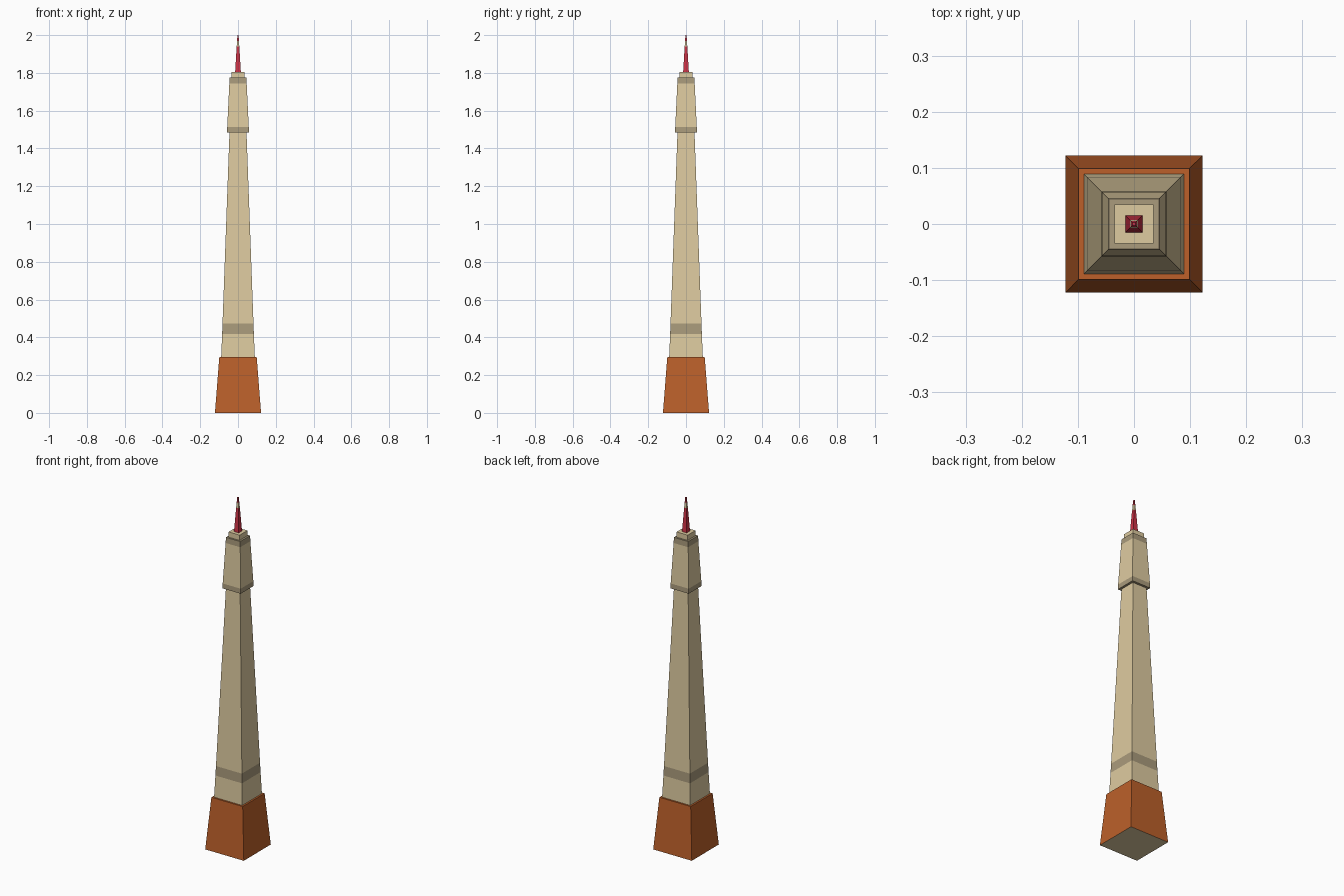
import bpy, bmesh

if "Cube" in bpy.data.objects:
    bpy.data.objects.remove(bpy.data.objects["Cube"])


def material(name, rgb):
    m = bpy.data.materials.new(name)
    m.diffuse_color = (*rgb, 1)
    m.use_nodes = True
    m.node_tree.nodes["Principled BSDF"].inputs["Base Color"].default_value = m.diffuse_color
    return m


def srgb(*c):
    return [((v / 255 + 0.055) / 1.055) ** 2.4 for v in c]


tan = material("tan_stone", srgb(222, 203, 160))
band = material("dark_band", srgb(170, 155, 124))
rust = material("rust_brick", srgb(188, 96, 42))
red = material("red_spire", srgb(205, 50, 70))


def tower(name, rings, sides, bottom, top):
    """Stack square rings (z, half width); one material per level plus end caps."""
    bm = bmesh.new()
    mats = list(dict.fromkeys(sides + [bottom, top]))
    loops = [[bm.verts.new((sx * h, sy * h, z))
              for sx, sy in ((-1, -1), (1, -1), (1, 1), (-1, 1))] for z, h in rings]
    for lo, hi, m in zip(loops, loops[1:], sides):
        for i in range(4):
            j = (i + 1) % 4
            bm.faces.new((lo[i], lo[j], hi[j], hi[i])).material_index = mats.index(m)
    bm.faces.new(loops[0][::-1]).material_index = mats.index(bottom)
    bm.faces.new(loops[-1]).material_index = mats.index(top)
    mesh = bpy.data.meshes.new(name)
    bm.to_mesh(mesh)
    bm.free()
    for m in mats:
        mesh.materials.append(m)
    bpy.context.collection.objects.link(bpy.data.objects.new(name, mesh))


# Brick plinth
tower("base", [(0, 0.122), (0.295, 0.099)], [rust], tan, rust)

# Long tapering shaft with a flush dark band
tower("shaft", [(0.295, 0.089), (0.418, 0.084), (0.472, 0.082), (1.485, 0.045)],
      [tan, band, tan], tan, tan)

# Wider upper storey, banded at both ends
tower("upper_storey", [(1.485, 0.058), (1.513, 0.057), (1.743, 0.046), (1.775, 0.045)],
      [band, tan, band], band, band)

# Small roof block
tower("roof_block", [(1.775, 0.035), (1.805, 0.035)], [tan], tan, tan)

# Red spire with a pale ring
tower("spire", [(1.805, 0.015), (1.94, 0.007), (1.97, 0.005), (2.0, 0.003)],
      [red, tan, red], red, red)
